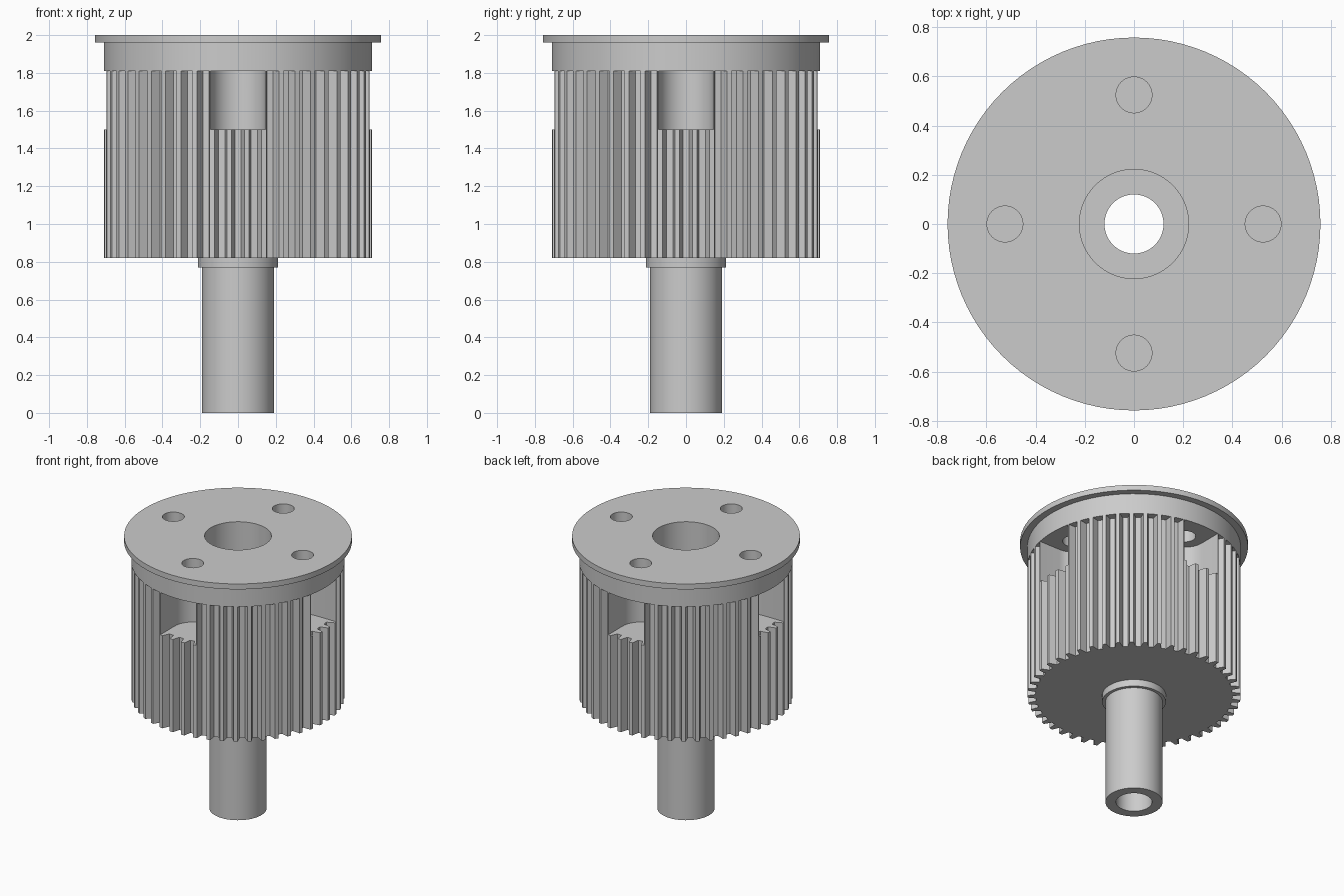
import bpy, bmesh
from math import sin, cos, pi, radians

cube = bpy.data.objects.get("Cube")
if cube:
    bpy.data.objects.remove(cube, do_unlink=True)

grey = bpy.data.materials.new("machined grey")
grey.use_nodes = True
colour = (0.6, 0.6, 0.6, 1)
grey.diffuse_color = colour
grey.node_tree.nodes["Principled BSDF"].inputs["Base Color"].default_value = colour

SEG = 96
TEETH = 48
TIP, ROOT = 0.71, 0.655
GEAR_LOW, GEAR_TOP, POCKET_FLOOR = 0.82, 1.81, 1.5
BORE, RECESS, RECESS_FLOOR = 0.12, 0.222, 1.4
HOLE_R, HOLE_DIST, POCKET_R = 0.073, 0.525, 0.145


def finish(name, bm):
    bmesh.ops.recalc_face_normals(bm, faces=bm.faces)
    mesh = bpy.data.meshes.new(name)
    bm.to_mesh(mesh)
    bm.free()
    mesh.materials.append(grey)
    obj = bpy.data.objects.new(name, mesh)
    bpy.context.collection.objects.link(obj)
    return obj


def lathe(name, profile):
    """Spin a closed (radius, z) profile around the z axis."""
    bm = bmesh.new()
    rings = [[bm.verts.new((r * cos(2 * pi * i / SEG), r * sin(2 * pi * i / SEG), z))
              for i in range(SEG)] for r, z in profile]
    for a, b in zip(rings, rings[1:] + rings[:1]):
        for i in range(SEG):
            j = (i + 1) % SEG
            bm.faces.new((a[i], a[j], b[j], b[i]))
    return finish(name, bm)


def prism(name, outline, low, high):
    """Extrude an (x, y) outline between two heights."""
    bm = bmesh.new()
    base = bm.faces.new([bm.verts.new((x, y, low)) for x, y in outline])
    top = bmesh.ops.extrude_face_region(bm, geom=[base])["geom"]
    verts = [v for v in top if isinstance(v, bmesh.types.BMVert)]
    bmesh.ops.translate(bm, verts=verts, vec=(0, 0, high - low))
    return finish(name, bm)


def circle(radius, cx=0, n=48):
    return [(cx + radius * cos(2 * pi * i / n), radius * sin(2 * pi * i / n))
            for i in range(n)]


def cut(target, cutter):
    mod = target.modifiers.new("cut", "BOOLEAN")
    mod.operation, mod.solver, mod.object = "DIFFERENCE", "EXACT", cutter
    bpy.context.view_layer.objects.active = target
    bpy.ops.object.modifier_apply(modifier=mod.name)
    bpy.data.objects.remove(cutter, do_unlink=True)


# Hollow shaft with its collar
shaft = lathe("hollow_shaft", [(BORE, 0), (0.19, 0), (0.19, 0.77), (0.212, 0.77),
                               (0.212, GEAR_LOW), (BORE, GEAR_LOW)])

# Toothed drum: trapezoid teeth, a groove on each axis
outline = []
pitch = 2 * pi / TEETH
for i in range(TEETH):
    for offset, radius in ((-0.27, ROOT), (0.27, ROOT), (0.36, TIP), (0.64, TIP)):
        if offset == -0.27:
            offset = -0.2
        elif offset == 0.27:
            offset = 0.2
        a = (i + offset) * pitch
        outline.append((radius * cos(a), radius * sin(a)))
drum = prism("toothed_drum", outline, GEAR_LOW, GEAR_TOP)
cut(drum, prism("bore_cutter", circle(BORE, n=SEG), 0.7, 1.9))
cut(drum, prism("recess_cutter", circle(RECESS, n=SEG), RECESS_FLOOR, 1.9))

# Flange and its wider rim
flange = lathe("flange", [(RECESS, GEAR_TOP), (TIP, GEAR_TOP), (TIP, 1.96), (0.758, 1.96),
                          (0.758, 2), (RECESS, 2)])

# Four round-backed side pockets, with a screw hole above each
arc = [(HOLE_DIST + POCKET_R * cos(pi / 2 + pi * i / 24),
        POCKET_R * sin(pi / 2 + pi * i / 24)) for i in range(25)]
slot = arc + [(0.9, -POCKET_R), (0.9, POCKET_R)]
for k in range(4):
    pocket = prism("pocket_cutter", slot, POCKET_FLOOR, 1.9)
    hole = prism("hole_cutter", circle(HOLE_R, HOLE_DIST), 1.7, 2.1)
    for target, cutter in ((drum, pocket), (flange, hole)):
        cutter.rotation_euler.z = k * pi / 2
        bpy.context.view_layer.update()
        cut(target, cutter)

# Smooth round walls, sharp edges
bpy.ops.object.select_all(action="DESELECT")
for part in (shaft, drum, flange):
    part.select_set(True)
    bpy.context.view_layer.objects.active = part
    bpy.ops.object.shade_smooth_by_angle(angle=radians(25))
    part.select_set(False)
